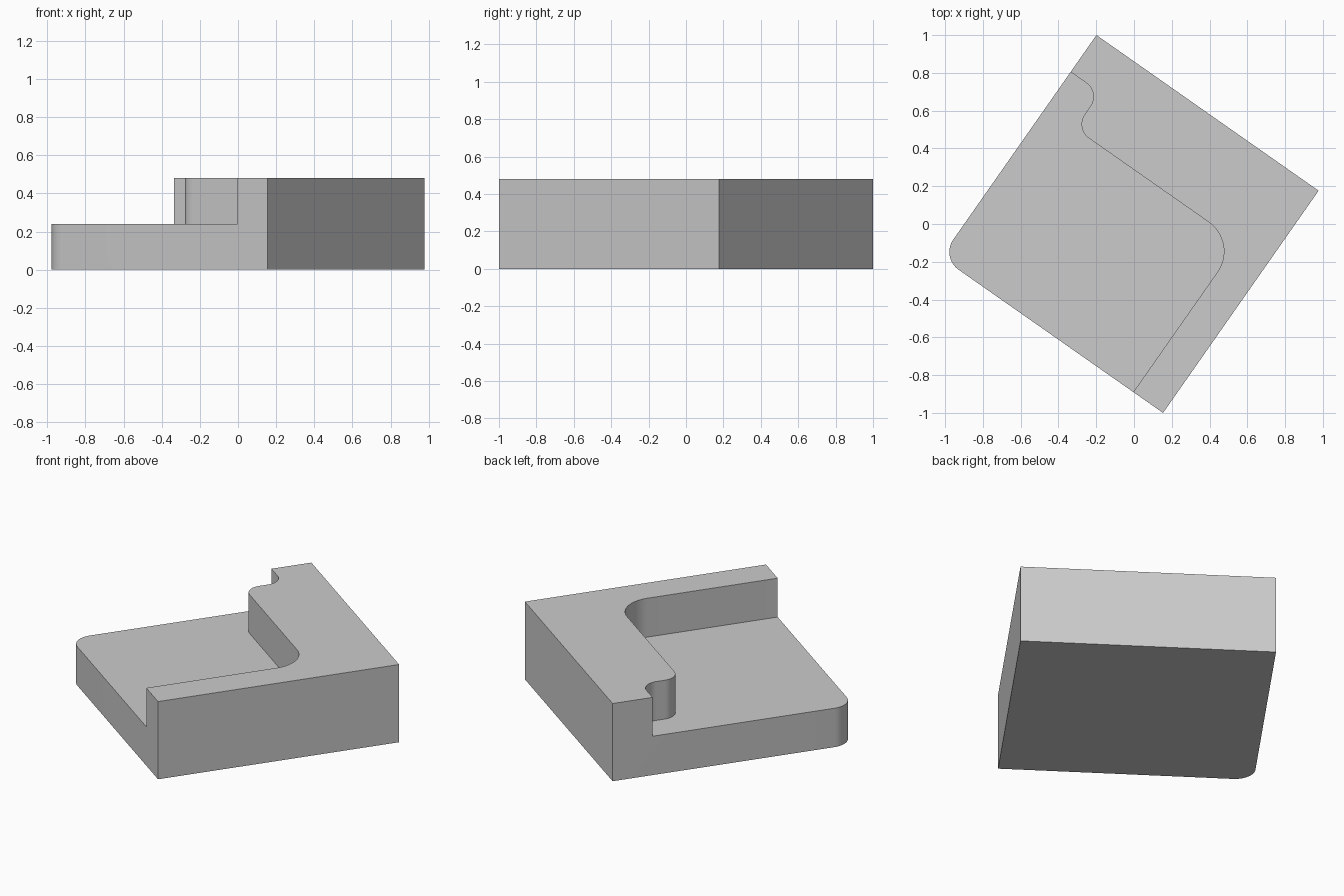
import bpy, bmesh, math
from mathutils import Vector, Matrix

if "Cube" in bpy.data.objects:
    bpy.data.objects.remove(bpy.data.objects["Cube"], do_unlink=True)

SIDE, HEIGHT, FLOOR = 1.436, 0.48, 0.24
TURN = math.radians(-35)

grey = bpy.data.materials.new("light_grey")
grey.use_nodes = True
grey.diffuse_color = (0.6, 0.6, 0.6, 1)
grey.node_tree.nodes["Principled BSDF"].inputs["Base Color"].default_value = (0.6, 0.6, 0.6, 1)


def rounded_outline(corners, steps=16):
    """Replace each right-angled corner (x, y, radius) by a quarter arc."""
    pts = [Vector(c[:2]) for c in corners]
    out = []
    for i, (x, y, r) in enumerate(corners):
        p = pts[i]
        if r == 0:
            out.append(p)
            continue
        a = p + (pts[i - 1] - p).normalized() * r
        b = p + (pts[(i + 1) % len(pts)] - p).normalized() * r
        centre = a + b - p
        for k in range(steps + 1):
            t = math.pi / 2 * k / steps
            out.append(centre + (a - centre) * math.cos(t) + (b - centre) * math.sin(t))
    return out


def prism(name, outline, z0, z1):
    """Extrude a flat outline straight up."""
    bm = bmesh.new()
    face = bm.faces.new([bm.verts.new((p.x, p.y, z0)) for p in outline])
    top = bmesh.ops.extrude_face_region(bm, geom=[face])["geom"]
    verts = [v for v in top if isinstance(v, bmesh.types.BMVert)]
    bmesh.ops.translate(bm, verts=verts, vec=(0, 0, z1 - z0))
    bmesh.ops.recalc_face_normals(bm, faces=bm.faces)
    # Centre the block and turn it on the ground
    bm.transform(Matrix.Translation((-0.0225, 0, 0)) @ Matrix.Rotation(TURN, 4, "Z")
                 @ Matrix.Translation((-SIDE / 2, -SIDE / 2, 0)))
    mesh = bpy.data.meshes.new(name)
    bm.to_mesh(mesh)
    bm.free()
    mesh.materials.append(grey)
    obj = bpy.data.objects.new(name, mesh)
    bpy.context.collection.objects.link(obj)
    return obj


# Square block with one rounded corner
block = prism("stepped_block", rounded_outline(
    [(0, 0, 0.115), (SIDE, 0, 0), (SIDE, SIDE, 0), (0, SIDE, 0)]), 0, HEIGHT)

# Pocket with a large inner fillet and an S-shaped step
pocket = prism("pocket_cutter", rounded_outline(
    [(-0.1, -0.1, 0), (1.244, -0.1, 0), (1.244, 0.966, 0.19),
     (0.19, 0.966, 0.09), (0.19, 1.198, 0.09), (-0.1, 1.198, 0)]), FLOOR, HEIGHT + 0.1)
pocket.hide_render = True

# Cut the pocket and discard the cutter
cut = block.modifiers.new("pocket", "BOOLEAN")
cut.operation, cut.solver, cut.object = "DIFFERENCE", "EXACT", pocket
bpy.ops.object.select_all(action="DESELECT")
block.select_set(True)
bpy.context.view_layer.objects.active = block
bpy.ops.object.modifier_apply(modifier=cut.name)
bpy.data.objects.remove(pocket, do_unlink=True)
bpy.ops.object.shade_smooth_by_angle(angle=math.radians(30))
